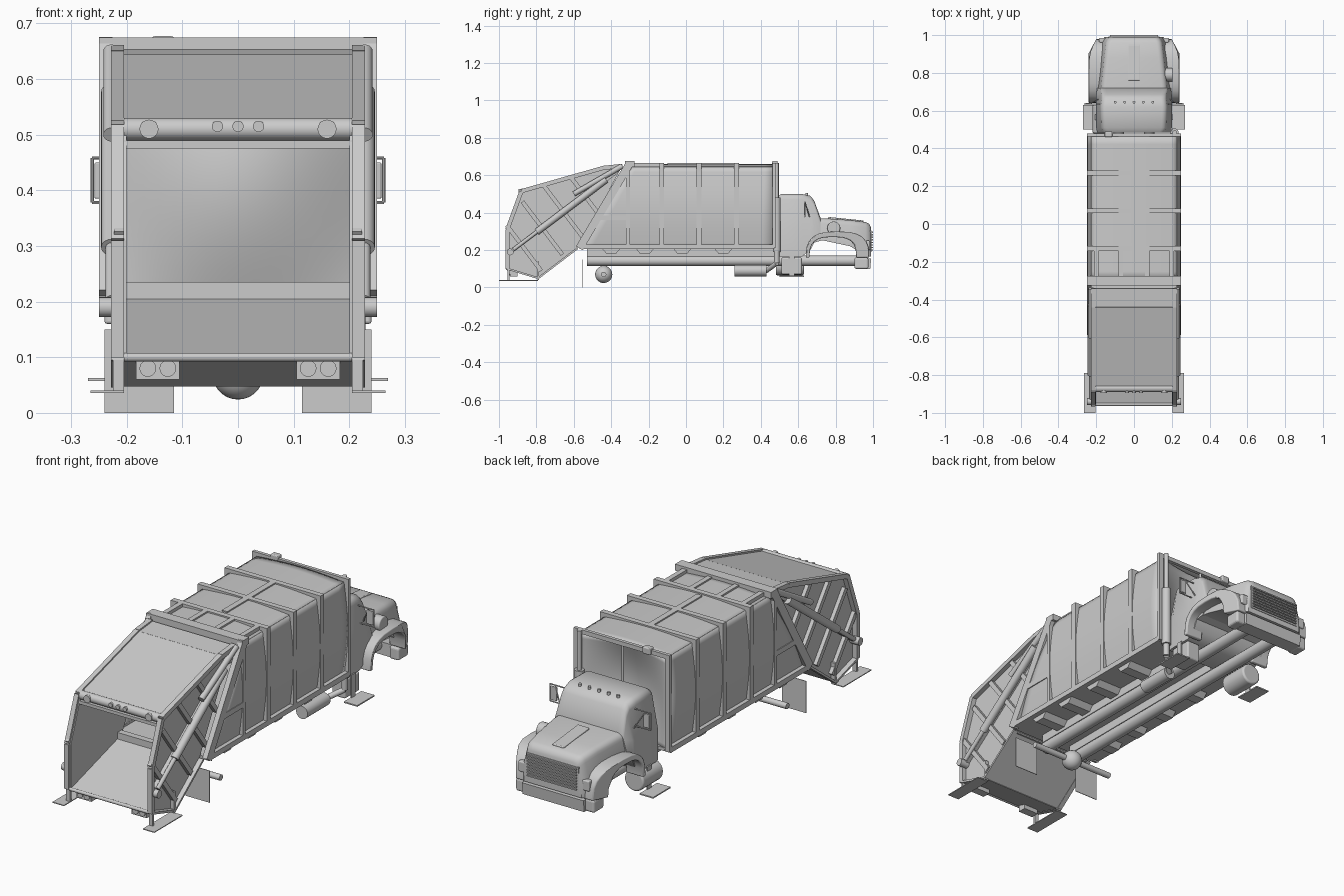
import bpy, bmesh
from math import sin, cos, pi, radians
from mathutils import Vector

if bpy.data.objects.get("Cube"):
    bpy.data.objects.remove(bpy.data.objects["Cube"])

grey = (.6, .6, .6, 1)
paint = bpy.data.materials.new("plain grey")
paint.use_nodes = True
paint.diffuse_color = grey
paint.node_tree.nodes["Principled BSDF"].inputs["Base Color"].default_value = grey


def finish(name, bm, mirror=False, bevel=None, smooth=False, solid=None):
    bmesh.ops.recalc_face_normals(bm, faces=bm.faces)
    mesh = bpy.data.meshes.new(name)
    bm.to_mesh(mesh)
    bm.free()
    mesh.materials.append(paint)
    part = bpy.data.objects.new(name, mesh)
    bpy.context.collection.objects.link(part)
    if solid:
        modifier = part.modifiers.new("Thickness", 'SOLIDIFY')
        modifier.thickness = solid
        modifier.offset = False
    if bevel:
        modifier = part.modifiers.new("Bevel", 'BEVEL')
        modifier.width = bevel
        modifier.segments = 3
    if mirror:
        part.modifiers.new("Mirror", 'MIRROR')
    if smooth:
        bpy.ops.object.select_all(action='DESELECT')
        part.select_set(True)
        bpy.context.view_layer.objects.active = part
        bpy.ops.object.shade_smooth_by_angle(angle=radians(40))
    return part


def skin(name, rings, **options):
    """Join closed rings of points into a capped solid."""
    bm = bmesh.new()
    loops = [[bm.verts.new(point) for point in ring] for ring in rings]
    for near, far in zip(loops, loops[1:]):
        for i in range(len(near)):
            bm.faces.new((near[i - 1], near[i], far[i], far[i - 1]))
    bm.faces.new(loops[0])
    bm.faces.new(loops[-1])
    return finish(name, bm, **options)


def prism(name, outline, inner, outer, **options):
    """Extrude a side outline of (y, z) points across x."""
    return skin(name, [[(x, y, z) for y, z in outline] for x in (inner, outer)], **options)


def box(name, x, y, z, **options):
    return prism(name, [(y[0], z[0]), (y[1], z[0]), (y[1], z[1]), (y[0], z[1])], *x, **options)


def beam(name, start, end, depth, inner, outer, **options):
    """Straight bar between two (y, z) points."""
    start, end = Vector(start), Vector(end)
    along = (end - start).normalized()
    offset = Vector((-along.y, along.x)) * depth / 2
    outline = [start - offset, end - offset, end + offset, start + offset]
    return prism(name, outline, inner, outer, **options)


def tube(name, start, end, radius, sides=20, **options):
    start, end = Vector(start), Vector(end)
    bm = bmesh.new()
    bmesh.ops.create_cone(bm, cap_ends=True, segments=sides, radius1=radius, radius2=radius, depth=(end - start).length)
    turn = (end - start).to_track_quat('Z', 'Y').to_matrix().to_4x4()
    turn.translation = (start + end) / 2
    bm.transform(turn)
    return finish(name, bm, smooth=True, **options)


def sheet(name, surface, steps=16, **options):
    """Thin curved panel from a function of u and v."""
    bm = bmesh.new()
    rows = [[bm.verts.new(surface(i / steps, j / steps)) for j in range(steps + 1)] for i in range(steps + 1)]
    for low, high in zip(rows, rows[1:]):
        for j in range(steps):
            bm.faces.new((low[j], high[j], high[j + 1], low[j + 1]))
    return finish(name, bm, smooth=True, solid=.004, **options)


# Load body: bulged sides, crowned roof, raked rear edge, dished front wall
deck, eave, crown = .21, .645, .665
wall, rail, front, header = .226, .25, .47, -.3


def body_side(u, v):
    z = deck + (eave - deck) * v
    back = -.57 + (z - deck) * .6
    return wall + .02 * sin(pi * v), back + (front - back) * u, z


def body_roof(u, v):
    return wall * (2 * v - 1), header + (front - header) * u, eave + .012 * sin(pi * v)


def dished_wall(u, v):
    bulge = sin(pi * u) * (.4 + .6 * sin(pi * v))
    return wall * (2 * u - 1), front - .09 * bulge, deck + (eave - deck) * v


sheet("body_side", body_side, mirror=True)
sheet("body_roof", body_roof)
sheet("body_front_wall", dished_wall)
box("body_floor", (-wall, wall), (-.57, front), (deck - .005, deck + .01))
box("body_bottom_rail", (wall, rail), (-.57, front), (deck - .005, deck + .02), mirror=True)
for rib, half in (.27, .013), (.07, .013), (-.13, .013), (front, .008):
    span = (rib - half, rib + half)
    box("rib_side", (wall, rail), span, (deck, crown), mirror=True)
    box("rib_top", (-rail, rail), span, (eave, crown))
box("rear_rib_side", (wall, rail), (header - .02, header), (deck, crown), mirror=True)
box("rear_header", (-rail, rail), (header - .025, header + .025), (eave, crown + .01))
beam("raked_frame", (-.57, deck), (header, crown), .042, wall, rail, mirror=True)
box("side_tie_bar", (wall, rail), (-.47, header), (.36, .385), mirror=True)
box("roof_spine", (-.014, .014), (-.1, .26), (eave, crown))
for x in (.07, .2):
    box("roof_stringer", (x - .012, x + .012), (header, -.13), (eave, crown), mirror=True)
box("roof_marker", (-.155, -.115), (front - .01, front + .02), (eave, crown + .012), bevel=.005)
tube("front_wall_pole", (0, front, deck), (0, front, eave), .006)

# Tailgate shell
gate, post = .205, .228
top, brow, shoulder = (-.34, .65), (-.44, .64), (-.88, .515)
lip, belly, heel = (-.955, .1), (-.79, .05), (-.58, deck)
waist = (-.955, .31)
prism("tailgate_side", [top, brow, shoulder, waist, lip, belly, heel], gate - .005, gate, mirror=True)
for start, end in (top, brow), (brow, shoulder), (shoulder, waist), (waist, lip):
    beam("tailgate_rim", start, end, .022, gate, post, mirror=True)
for start, end in (top, brow), (brow, shoulder):
    beam("tailgate_roof", start, end, .008, -gate, gate)
for start, end in (lip, belly), (belly, heel):
    beam("tailgate_underside", start, end, .006, -gate, gate)
    beam("tailgate_lower_rim", start, end, .01, gate, post, mirror=True)
beam("hopper_floor", lip, heel, .006, -gate, gate)
box("hopper_sill", (-gate, gate), (-.61, -.58), (.2, .235))
tube("rear_lip", (-gate, *lip), (gate, *lip), .008)

# Slanted ram track with braces square to it
foot, head = Vector((-.94, .19)), Vector((-.37, .62))
square = (head - foot).orthogonal().normalized()
for t in (.1, .3, .5, .7):
    middle = foot.lerp(head, t)
    rise, drop = .2 - abs(t - .4) / 4, min(.18, .33 - .3 * t)
    beam("tailgate_brace", middle + square * rise, middle - square * drop, .022, gate, post - .005, mirror=True)
beam("ram_track", foot, head, .02, gate, post - .005, mirror=True)


def ram(name, start, end, radius):
    tube(name, (post, *foot.lerp(head, start)), (post, *foot.lerp(head, end)), radius, mirror=True)


ram("ram_rod", .03, .4, .01)
ram("ram_barrel", .25, .9, .018)
tube("ram_pivot", (gate, *foot), (rail, *foot), .018, mirror=True)
tube("lift_ram", (post, -.6, .5), (post, *top), .014, mirror=True)

# Rear light bar and lamps
bar = (-.87, .51)
tube("light_bar", (-gate, *bar), (gate, *bar), .02)
box("light_bar_shelf", (-gate, gate), (-.89, -.85), (.475, .49))


def lamp(name, x, y, z, radius, **options):
    tube(name, (x, y, z), (x, y + .025, z), radius, **options)


lamp("large_lamp", .16, -.895, .51, .017, mirror=True)
lamp("middle_lamp", 0, -.895, .515, .01)
lamp("small_lamp", .037, -.895, .515, .01, mirror=True)
box("tail_lamp_box", (.105, .183), (-.94, -.9), (.06, .096), mirror=True)
for x in (.126, .162):
    lamp("tail_lamp", x, -.945, .08, .015, mirror=True)

# Rear riding steps
box("rear_step", (gate, .265), (-1, -.79), (.036, .04), mirror=True)
for y, height in (-.95, .1), (-.79, .14):
    box("step_leg", (gate, gate + .02), (y - .005, y + .005), (.04, height), mirror=True)

# Chassis
tube("chassis_rail", (.08, -.53, .143), (.08, .97, .143), .028, mirror=True)
box("body_subframe", (.06, .1), (-.53, front), (.165, deck), mirror=True)
for y in (-.4, -.22, -.02, .2):
    trapezoid = [(y - .05, deck), (y + .05, deck), (y + .025, .18), (y - .025, .18)]
    prism("outrigger", trapezoid, .1, wall, mirror=True)
axle = (-.44, .07)
tube("rear_axle", (-.22, *axle), (.22, *axle), .014)
bm = bmesh.new()
bmesh.ops.create_uvsphere(bm, u_segments=24, v_segments=14, radius=.046)
bmesh.ops.translate(bm, verts=bm.verts, vec=(0, *axle))
finish("differential", bm, smooth=True)
box("mud_flap", (.115, .24), (-.553, -.55), (0, .15), mirror=True)
tube("fuel_tank", (-.17, .48, .115), (-.17, .63, .115), .05, bevel=.008)
box("battery_box", (.13, .2), (.51, .62), (.07, .16), bevel=.008)
box("cab_step", (.2, .27), (.5, .63), (.057, .063), mirror=True)
box("step_hanger", (.2, .206), (.55, .58), (.06, .17), mirror=True)

# Exhaust from muffler to stack
muffler, bend = Vector((.15, .43, .09)), Vector((.215, .485, .13))
up = Vector((0, 0, 1))
tube("muffler", (.15, .26, .09), muffler, .03)
tube("exhaust_link", muffler, bend, .013)
tube("exhaust_elbow", bend, bend + up * .08, .014)
tube("exhaust_shield", bend + up * .06, bend + up * .35, .021)
tube("exhaust_stack", bend + up * .34, bend + up * .535, .011)


# Cab and hood: rounded sections of y, base half width, top half width, bottom, top
def loft(name, sections, corner=.03):
    rings = []
    for y, base, upper, bottom, peak in sections:
        arc = [(upper - corner + corner * sin(k * pi / 8), peak - corner + corner * cos(k * pi / 8)) for k in range(5)]
        half = arc + [(base, (bottom + peak) / 2 - .02), (base, bottom)]
        rings.append([(x, y, z) for x, z in half] + [(-x, y, z) for x, z in reversed(half)])
    return skin(name, rings, smooth=True)


loft("cab", [(.485, .195, .165, .165, .485), (.51, .2, .175, .165, .5), (.62, .2, .178, .165, .5),
             (.665, .2, .172, .2, .49), (.685, .2, .172, .24, .465), (.72, .195, .18, .25, .37)])
loft("hood", [(.68, .19, .18, .25, .37), (.74, .188, .175, .25, .37), (.88, .18, .16, .22, .36),
              (.96, .17, .15, .165, .35), (.98, .16, .14, .165, .34), (.99, .15, .13, .165, .32)])
prism("hood_scoop", [(.76, .36), (.95, .34), (.95, .358), (.76, .377)], -.03, .03, bevel=.004)


# Flared fenders, tapered toward the nose
def arch(centre, length, height):
    angles = [pi * k / 12 for k in range(13)]
    return [(centre - length * cos(a) * abs(cos(a)) ** -.3, .16 + height * sin(a) ** .7) for a in angles]


fender = prism("fender", arch(.81, .17, .14) + arch(.785, .125, .11)[::-1], .15, .24, mirror=True, bevel=.005, smooth=True)
for vertex in fender.data.vertices:
    if vertex.co.x > .2:
        vertex.co.x -= max(0, vertex.co.y - .9) / 2

# Nose
prism("bumper", [(.915, .1), (.985, .1), (.99, .155), (.915, .16)], -.16, .16)
box("bumper_wing", (.155, .205), (.9, .975), (.1, .16), mirror=True, bevel=.01)
box("grille_frame", (-.135, .135), (.985, .993), (.19, .305))
for k in range(8):
    z = .198 + k * .0135
    box("grille_slat", (-.128, .128), (.99, 1), (z, z + .006))
box("headlamp", (.14, .185), (.96, .985), (.2, .25), mirror=True, bevel=.006)
tube("air_cleaner", (.16, .79, .318), (.205, .79, .318), .035, bevel=.005)
for k in range(-2, 3):
    tube("roof_lamp", (k * .05, .645, .49), (k * .05, .645, .506), .007)

# Mirrors on tubular brackets
box("mirror", (.225, .258), (.632, .64), (.385, .45), mirror=True, bevel=.003)
stay, low, high = .636, .378, .458
for z in (low, high):
    tube("mirror_arm", (.18, stay, z), (.262, stay, z), .003, sides=8, mirror=True)
tube("mirror_post", (.262, stay, low), (.262, stay, high), .003, sides=8, mirror=True)
tube("mirror_strut", (.19, .66, low), (.235, stay, high), .003, sides=8, mirror=True)
